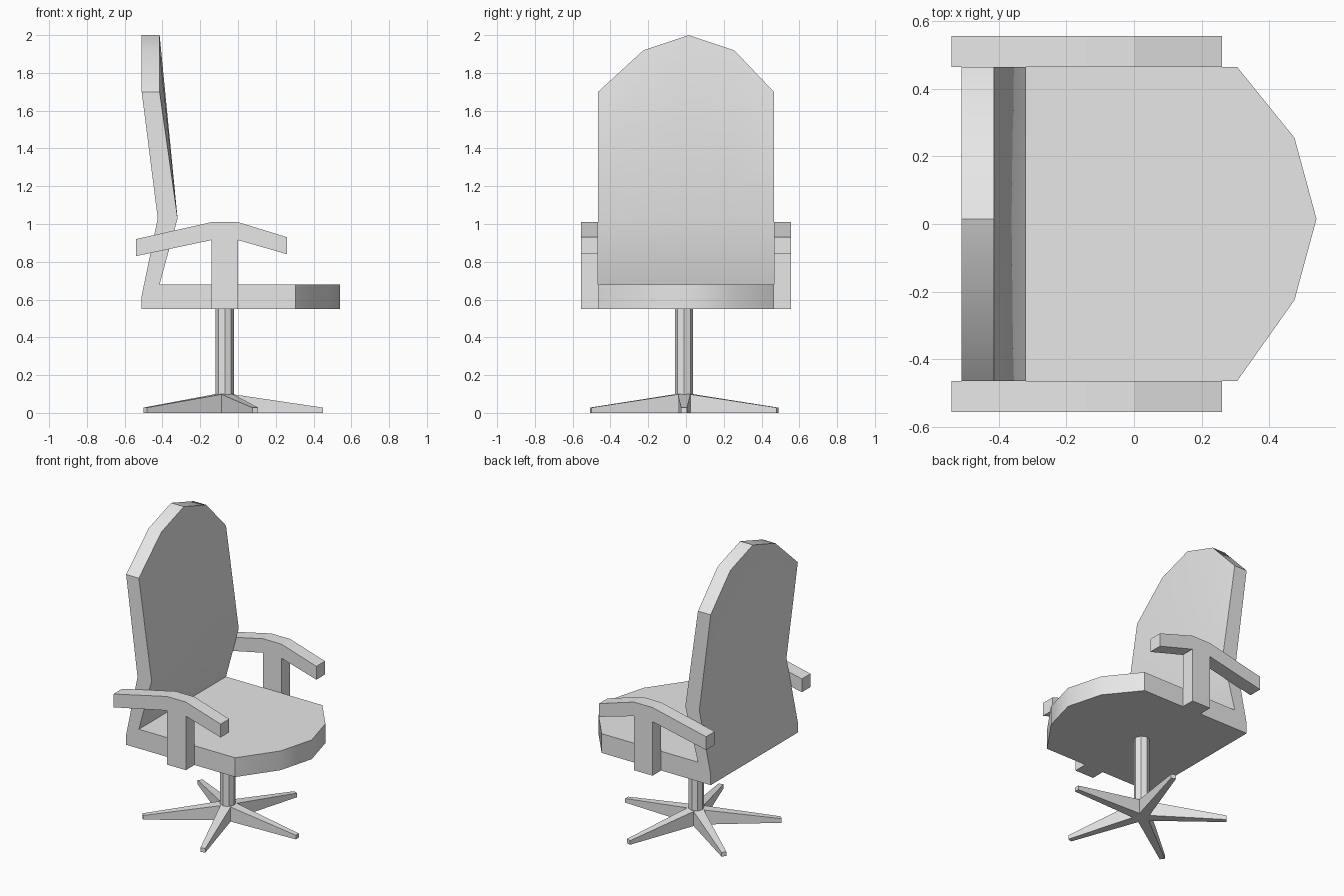
import bpy
import bmesh
from math import cos, sin, pi, radians

cube = bpy.data.objects.get("Cube")
if cube:
    bpy.data.objects.remove(cube, do_unlink=True)

grey = bpy.data.materials.new("plain_grey")
grey.use_nodes = True
grey.diffuse_color = (0.8, 0.8, 0.8, 1)
grey.node_tree.nodes["Principled BSDF"].inputs["Base Color"].default_value = grey.diffuse_color


def loft(name, rings, smooth=False):
    """Join matching closed rings of points into one capped solid."""
    bm = bmesh.new()
    loops = [[bm.verts.new(p) for p in ring] for ring in rings]
    count = len(loops[0])
    for a, b in zip(loops, loops[1:]):
        for i in range(count):
            j = (i + 1) % count
            bm.faces.new((a[i], a[j], b[j], b[i]))
    bm.faces.new(loops[0][::-1])
    bm.faces.new(loops[-1])
    bmesh.ops.recalc_face_normals(bm, faces=bm.faces)
    mesh = bpy.data.meshes.new(name)
    bm.to_mesh(mesh)
    bm.free()
    mesh.materials.append(grey)
    obj = bpy.data.objects.new(name, mesh)
    bpy.context.collection.objects.link(obj)
    if smooth:
        bpy.ops.object.select_all(action="DESELECT")
        obj.select_set(True)
        bpy.context.view_layer.objects.active = obj
        bpy.ops.object.shade_smooth_by_angle(angle=radians(35))
    return obj


# Seat and backrest: one L-shaped side profile, varied across the width
def body_ring(y, front, top):
    profile = [(-0.51, 0.55), (front, 0.55), (front, 0.68), (-0.415, 0.68),
               (-0.32, 1.03), (-0.415, top), (-0.51, top), (-0.425, 1.03), (-0.51, 0.62)]
    return [(x, y, z) for x, z in profile]


stations = [(-0.465, 0.305, 1.70), (-0.225, 0.475, 1.92), (0.015, 0.54, 2.0),
            (0.255, 0.475, 1.92), (0.465, 0.305, 1.70)]
loft("seat_and_backrest", [body_ring(*s) for s in stations], smooth=True)

# Armrests: bent rail with a post, extruded sideways
arm = [(-0.54, 0.92), (-0.14, 1.01), (0, 1.01), (0.26, 0.93), (0.26, 0.84),
       (0, 0.915), (0, 0.55), (-0.14, 0.55), (-0.14, 0.915), (-0.54, 0.83)]
for side, name in ((1, "back_side_armrest"), (-1, "front_side_armrest")):
    loft(name, [[(x, side * y, z) for x, z in arm] for y in (0.465, 0.557)])

# Eight-sided column
HUB_X, HUB_Y = -0.07, -0.01
loft("column", [[(HUB_X + 0.048 * cos(i * pi / 4), HUB_Y + 0.048 * sin(i * pi / 4), z)
                 for i in range(8)] for z in (0, 0.56)])

# Five tapered legs around the column
for k in range(5):
    c, s = cos(k * 2 * pi / 5), sin(k * 2 * pi / 5)
    rings = []
    for r, w, h in ((0.02, 0.034, 0.102), (0.52, 0.016, 0.028)):
        rings.append([(HUB_X + r * c - t * s, HUB_Y + r * s + t * c, z)
                      for t, z in ((-w, 0), (w, 0), (w, h), (-w, h))])
    loft(f"base_leg_{k + 1}", rings)
